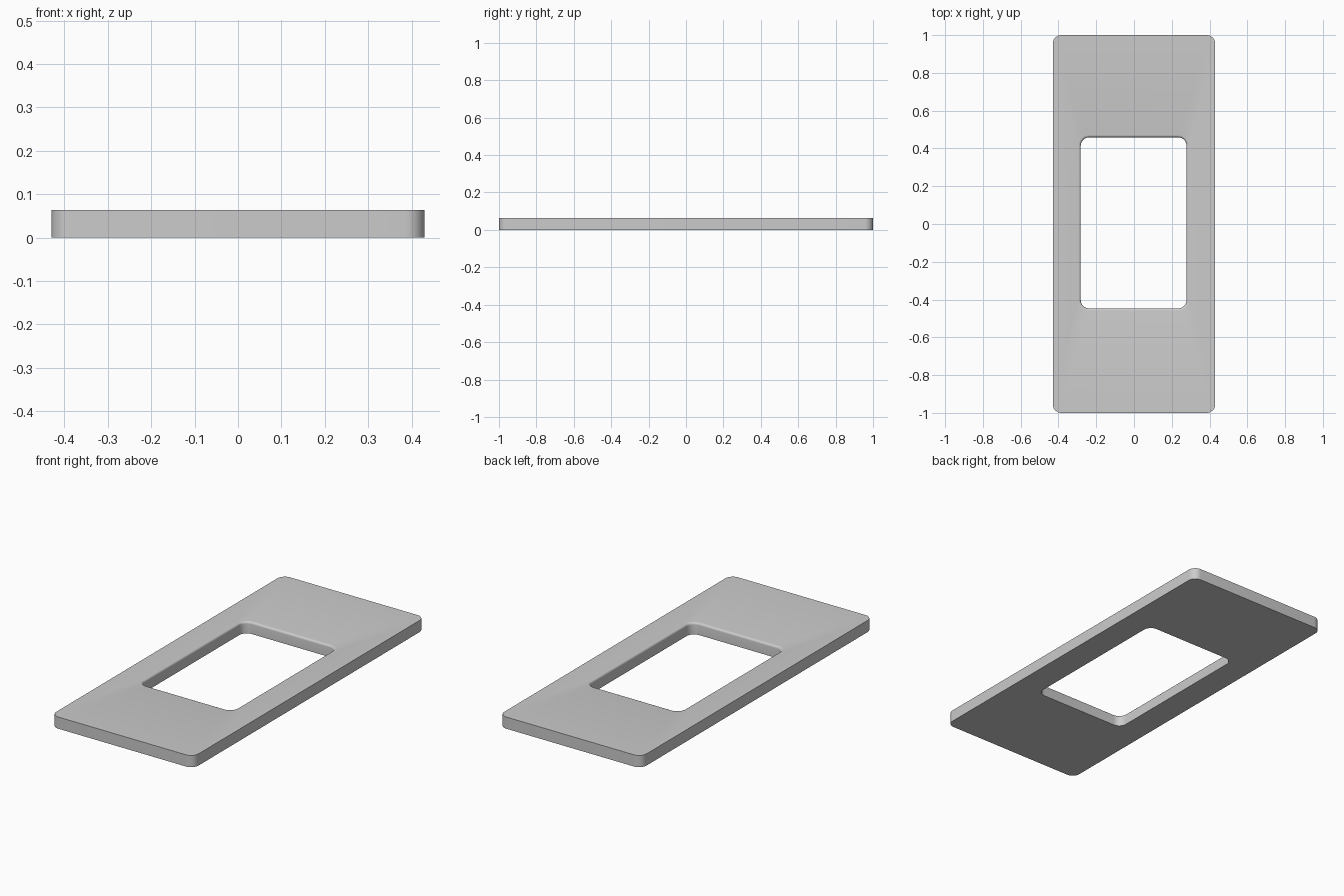
import bpy, bmesh, math

if "Cube" in bpy.data.objects:
    bpy.data.objects.remove(bpy.data.objects["Cube"])

SEG = 10  # segments per rounded corner


def ring(bm, x0, x1, y0, y1, r, z):
    """Loop of vertices around a rounded rectangle."""
    corners = [(x1 - r, y1 - r), (x0 + r, y1 - r), (x0 + r, y0 + r), (x1 - r, y0 + r)]
    verts = []
    for i, (cx, cy) in enumerate(corners):
        for k in range(SEG + 1):
            a = math.pi / 2 * (i + k / SEG)
            verts.append(bm.verts.new((cx + r * math.cos(a), cy + r * math.sin(a), z)))
    return verts


T = 0.064      # plate thickness
F = 0.012      # rounding of the opening's upper rim
bm = bmesh.new()

# Outer wall
rings = [ring(bm, -0.43, 0.43, -1, 1, 0.045, 0),
         ring(bm, -0.43, 0.43, -1, 1, 0.045, T)]

# Opening: softened upper rim, then straight wall down to the underside
for k in range(6):
    a = math.pi / 2 * k / 5
    d = F * (1 - math.sin(a))
    rings.append(ring(bm, -0.282 - d, 0.278 + d, -0.447 - d, 0.459 + d,
                      0.045 + d, T - F * (1 - math.cos(a))))
rings.append(ring(bm, -0.282, 0.278, -0.447, 0.459, 0.045, 0))

# Join neighbouring loops, the last one back to the first
n = len(rings[0])
for a, b in zip(rings, rings[1:] + rings[:1]):
    for i in range(n):
        j = (i + 1) % n
        bm.faces.new((a[i], a[j], b[j], b[i]))
bmesh.ops.recalc_face_normals(bm, faces=bm.faces)

mesh = bpy.data.meshes.new("cover_plate")
bm.to_mesh(mesh)
bm.free()
plate = bpy.data.objects.new("cover_plate", mesh)
bpy.context.collection.objects.link(plate)
bpy.context.view_layer.objects.active = plate
plate.select_set(True)
bpy.ops.object.shade_smooth_by_angle(angle=math.radians(35))
